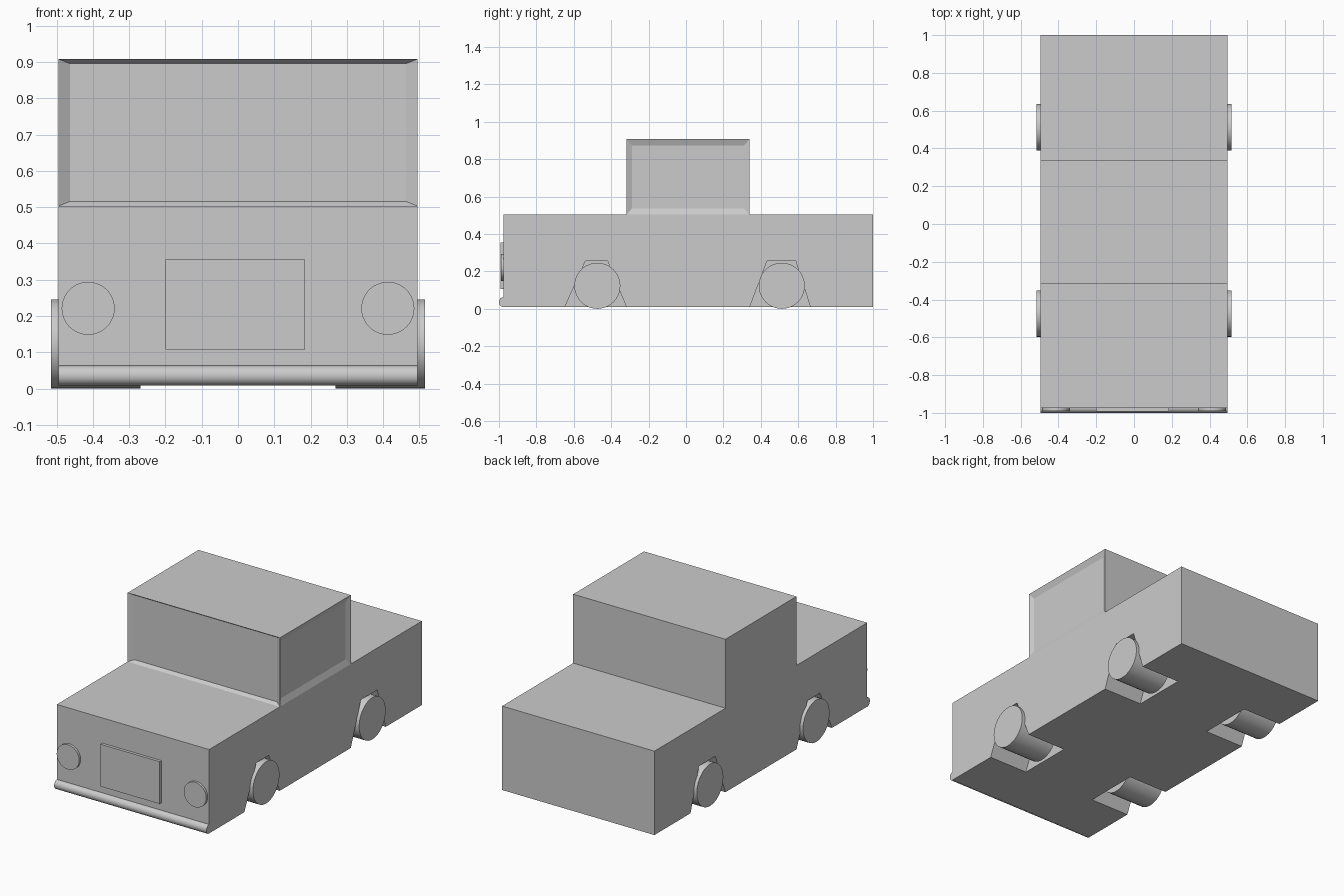
import bpy, bmesh, math
from mathutils import Vector, Matrix

if "Cube" in bpy.data.objects:
    bpy.data.objects.remove(bpy.data.objects["Cube"])

W = 0.495            # half width of the body
FRONT = -0.975       # front panel


def add_object(name, bm):
    bmesh.ops.recalc_face_normals(bm, faces=bm.faces[:])
    mesh = bpy.data.meshes.new(name)
    bm.to_mesh(mesh)
    bm.free()
    obj = bpy.data.objects.new(name, mesh)
    bpy.context.collection.objects.link(obj)
    return obj


def box_bm(x0, x1, y0, y1, z0, z1):
    bm = bmesh.new()
    bmesh.ops.create_cube(bm, size=1)
    for v in bm.verts:
        v.co = ((x0 + x1) / 2 + v.co.x * (x1 - x0),
                (y0 + y1) / 2 + v.co.y * (y1 - y0),
                (z0 + z1) / 2 + v.co.z * (z1 - z0))
    return bm


def prism(name, profile, x0, x1):
    """Closed (y, z) profile extruded along x."""
    bm = bmesh.new()
    face = bm.faces.new([bm.verts.new((x0, y, z)) for y, z in profile])
    new = bmesh.ops.extrude_face_region(bm, geom=[face], use_keep_orig=True)["geom"]
    verts = [g for g in new if isinstance(g, bmesh.types.BMVert)]
    bmesh.ops.translate(bm, verts=verts, vec=(x1 - x0, 0, 0))
    return add_object(name, bm)


def cylinder(name, centre, radius, depth, axis):
    bm = bmesh.new()
    rot = Matrix.Rotation(math.radians(90), 4, 'Y' if axis == 'X' else 'X')
    bmesh.ops.create_cone(bm, cap_ends=True, segments=40, radius1=radius,
                          radius2=radius, depth=depth,
                          matrix=Matrix.Translation(centre) @ rot)
    return smooth(add_object(name, bm))


def smooth(obj):
    bpy.ops.object.select_all(action='DESELECT')
    obj.select_set(True)
    bpy.context.view_layer.objects.active = obj
    bpy.ops.object.shade_smooth_by_angle(angle=math.radians(30))
    return obj


def recess(bm, normal, sides, depth):
    """Sink a window panel into the cabin face that looks along normal."""
    face = next(f for f in bm.faces if f.normal.dot(Vector(normal)) > 0.99
                and f.calc_center_median().z > 0.6)
    centre = face.calc_center_median()
    bmesh.ops.inset_individual(bm, faces=[face], thickness=0.001)
    for v in face.verts:
        for i, margin in enumerate(sides):
            off = v.co[i] - centre[i]
            if margin:
                v.co[i] = v.co[i] - math.copysign(margin - 0.001, off)
        v.co -= Vector(normal) * depth


# Body with the cabin raised from its middle section
bm = box_bm(-W, W, FRONT, 1.0, 0.01, 0.503)
for y in (-0.318, 0.34):
    bmesh.ops.bisect_plane(bm, geom=bm.verts[:] + bm.edges[:] + bm.faces[:],
                           plane_co=(0, y, 0), plane_no=(0, 1, 0))
bm.normal_update()
top = next(f for f in bm.faces if f.normal.z > 0.9
           and abs(f.calc_center_median().y) < 0.1)
roof = bmesh.ops.extrude_discrete_faces(bm, faces=[top])["faces"][0]
for v in roof.verts:
    v.co.z = 0.908
bmesh.ops.recalc_face_normals(bm, faces=bm.faces[:])
bm.normal_update()

# Windscreen and right-hand window recesses
recess(bm, (0, -1, 0), (0.032, 0, 0.013), 0.02)
recess(bm, (1, 0, 0), (0, 0.03, 0.035), 0.014)
body = add_object("body", bm)

# Wheel arches cut into both sides
arches = {
    "front": [(-0.652, 0.0), (-0.537, 0.257), (-0.42, 0.257), (-0.315, 0.0)],
    "rear": [(0.337, 0.0), (0.434, 0.257), (0.586, 0.257), (0.668, 0.0)],
}
bpy.context.view_layer.objects.active = body
for end, profile in arches.items():
    for side in (-1, 1):
        cutter = prism("arch_cutter", profile, side * 0.24, side * 0.6)
        cutter.hide_render = True
        mod = body.modifiers.new("arch", 'BOOLEAN')
        mod.operation = 'DIFFERENCE'
        mod.solver = 'EXACT'
        mod.object = cutter
        bpy.ops.object.modifier_apply(modifier=mod.name)
        bpy.data.objects.remove(cutter)

# Wheels and headlights, mirrored left and right
for side, label in ((-1, "left"), (1, "right")):
    for end, y in (("front", -0.474), ("rear", 0.512)):
        cylinder(f"{end}_{label}_wheel", (side * 0.392, y, 0.123), 0.123, 0.246, 'X')
    cylinder(f"{label}_headlight", (side * 0.413, FRONT, 0.221), 0.073, 0.028, 'Y')

# Grille plate
add_object("grille", box_bm(-0.2, 0.185, -0.992, FRONT + 0.01, 0.107, 0.355))

# Rounded front bumper
half_round = [(FRONT - 0.025 * math.sin(a), 0.036 + 0.027 * math.cos(a))
              for a in (math.pi * i / 12 for i in range(13))]
smooth(prism("bumper", half_round, -W, W))
